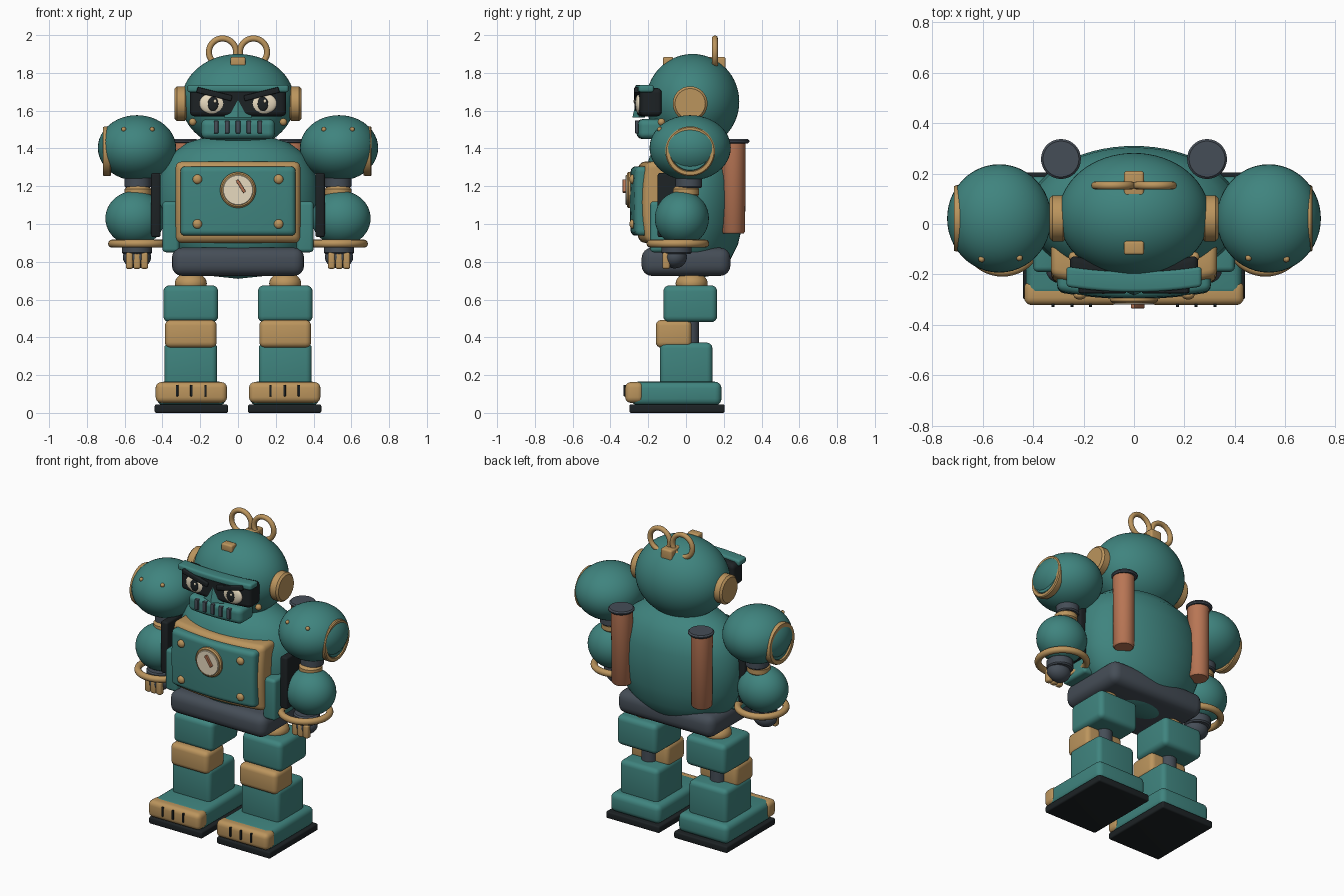
import bpy, bmesh, math
from mathutils import Matrix, Vector

if "Cube" in bpy.data.objects:
    bpy.data.objects.remove(bpy.data.objects["Cube"])


def make_mat(name, r, g, b):
    m = bpy.data.materials.new(name)
    m.diffuse_color = (r, g, b, 1)
    m.use_nodes = True
    m.node_tree.nodes["Principled BSDF"].inputs["Base Color"].default_value = m.diffuse_color
    return m


TEAL = make_mat("teal", 0.05, 0.23, 0.21)
TAN = make_mat("tan", 0.50, 0.30, 0.11)
SLATE = make_mat("slate", 0.06, 0.075, 0.095)
BLACK = make_mat("black", 0.012, 0.016, 0.018)
COPPER = make_mat("copper", 0.48, 0.18, 0.09)
CREAM = make_mat("cream", 0.80, 0.70, 0.52)


def finish(bm, name, mat):
    bmesh.ops.recalc_face_normals(bm, faces=bm.faces)
    me = bpy.data.meshes.new(name)
    bm.to_mesh(me)
    bm.free()
    me.materials.append(mat)
    ob = bpy.data.objects.new(name, me)
    bpy.context.collection.objects.link(ob)
    bpy.ops.object.select_all(action='DESELECT')
    ob.select_set(True)
    bpy.context.view_layer.objects.active = ob
    bpy.ops.object.shade_smooth_by_angle(angle=math.radians(40))
    return ob


def box(name, mat, x, y, z, bevel=0.02, rot=None, bend=None):
    """Rounded box from (min, max) ranges; bend = (x, z) curving backwards."""
    lo, hi = Vector((x[0], y[0], z[0])), Vector((x[1], y[1], z[1]))
    mid = (lo + hi) / 2
    bm = bmesh.new()
    bmesh.ops.create_cube(bm, size=1, matrix=Matrix.Diagonal((hi - lo).to_4d()))
    if bevel:
        bmesh.ops.bevel(bm, geom=bm.edges[:], offset=bevel, segments=4,
                        profile=0.5, affect='EDGES')
    if bend:
        for axis in (0, 2):
            for i in range(1, 12):
                no = Vector((0, 0, 0))
                no[axis] = 1
                co = no * ((i / 12 - 0.5) * (hi - lo)[axis])
                bmesh.ops.bisect_plane(bm, geom=bm.verts[:] + bm.edges[:] + bm.faces[:],
                                       plane_co=co, plane_no=no)
        for v in bm.verts:
            v.co.y += bend[0] * v.co.x ** 2 + bend[1] * v.co.z ** 2
    m = Matrix.Translation(mid)
    if rot:
        m = m @ Matrix.Rotation(rot[1], 4, rot[0])
    bm.transform(m)
    return finish(bm, name, mat)


def ball(name, mat, c, r, seg=48):
    r = (r, r, r) if isinstance(r, (int, float)) else r
    bm = bmesh.new()
    bmesh.ops.create_uvsphere(bm, u_segments=seg, v_segments=seg // 2, radius=1,
                              matrix=Matrix.Translation(c) @ Matrix.Diagonal((*r, 1)))
    return finish(bm, name, mat)


def lathe(name, mat, profile, c, axis='Z', squash=1.0, closed=False, seg=48):
    """Spin (radius, height) points around z, then aim along axis."""
    bm = bmesh.new()
    vs = [bm.verts.new((r, 0, h)) for r, h in profile]
    n = len(vs)
    es = [bm.edges.new((vs[i], vs[(i + 1) % n])) for i in range(n if closed else n - 1)]
    bmesh.ops.spin(bm, geom=vs + es, cent=(0, 0, 0), axis=(0, 0, 1),
                   angle=math.tau, steps=seg)
    bmesh.ops.remove_doubles(bm, verts=bm.verts, dist=1e-5)
    aim = {'Z': Matrix(), 'X': Matrix.Rotation(math.pi / 2, 4, 'Y'),
           'Y': Matrix.Rotation(math.pi / 2, 4, 'X')}[axis]
    bm.transform(Matrix.Translation(c) @ aim @ Matrix.Diagonal((1, squash, 1, 1)))
    return finish(bm, name, mat)


def disc(name, mat, c, r, h, axis='Z', b=0.008):
    p = [(0, -h / 2), (r - b, -h / 2), (r, -h / 2 + b), (r, h / 2 - b), (r - b, h / 2), (0, h / 2)]
    return lathe(name, mat, p, c, axis)


def ring(name, mat, c, major, minor, axis='Z', squash=1.0):
    p = [(major + minor * math.cos(i * math.tau / 12), minor * math.sin(i * math.tau / 12))
         for i in range(12)]
    return lathe(name, mat, p, c, axis, squash, True)


def span(c, half):
    return (c - half, c + half)


# Torso, belt and chest
curve = [(0, .71), (.16, .727), (.29, .79), (.37, .89), (.41, 1.0), (.425, 1.12), (.415, 1.25),
         (.365, 1.36), (.27, 1.43), (.14, 1.47), (0, 1.48)]
lathe("torso", TEAL, curve, (0, .04, 0), squash=.635, seg=64)
box("belt", SLATE, (-.35, .35), (-.235, .235), (.725, .875), .055)
box("chest_frame", TAN, (-.33, .33), (-.27, -.13), (.9, 1.33), .03, bend=(.4, .5))
box("chest_panel", TEAL, (-.305, .305), (-.298, -.18), (.938, 1.305), .025, bend=(.3, .2))
disc("dial_rim", TAN, (0, -.298, 1.18), .095, .03, 'Y')
disc("dial_face", CREAM, (0, -.31, 1.18), .08, .02, 'Y', .003)
box("dial_needle", COPPER, span(.015, .008), (-.335, -.315), span(1.2, .038), .002,
    rot=('Y', math.radians(-32)))

# Head
ball("head", TEAL, (0, .035, 1.648), (.30, .247, .252), 64)
box("crown_tab_front", TAN, (-.04, .04), (-.122, -.068), (1.835, 1.885), .01)
box("crown_tab_back", TAN, (-.04, .04), (.11, .21), (1.81, 1.885), .012)
box("visor", BLACK, (-.255, .255), (-.262, -.15), (1.57, 1.72), .025, bend=(.4, 0))
box("brow", TEAL, (-.268, .268), (-.27, -.19), (1.697, 1.737), .014, bend=(.3, 0))
box("mouth_guard", TEAL, (-.195, .195), (-.262, -.12), (1.45, 1.555), .03, bend=(.4, 0))
lathe("nose", TEAL, [(0, -.02), (.075, -.02), (.02, .085), (0, .09)], (0, -.25, 1.585),
      squash=.45, seg=4)
for i in range(5):
    box(f"mouth_slot_{i + 1}", SLATE, span((i - 2) * .058, .012), (-.27, -.235),
        (1.48, 1.548), .004)

for s, side in ((-1, "right"), (1, "left")):
    # Face details
    ball(f"{side}_eye", CREAM, (s * .135, -.248, 1.638), (.07, .02, .055), 32)
    ball(f"{side}_pupil", BLACK, (s * .132, -.266, 1.636), (.028, .008, .038), 24)
    ball(f"{side}_eye_glint", CREAM, (s * .132 + .01, -.274, 1.65), (.008, .004, .009), 12)
    box(f"{side}_eyelid", BLACK, span(s * .125, .095), (-.275, -.235), span(1.688, .015),
        .006, rot=('Y', s * math.radians(-14)))
    ball(f"{side}_cheek_rivet", TAN, (s * .24, -.13, 1.54), .02, 16)
    disc(f"{side}_ear", TAN, (s * .302, .022, 1.637), .092, .066, 'X', .012)
    ring(f"{side}_crown_loop", TAN, (s * .082, .153, 1.91), .072, .016, 'Y')

    # Chest bolts, side pads, back canisters
    for z in (1.0, 1.237):
        ball(f"{side}_chest_bolt", TAN, (s * .215, -.283, z), (.025, .017, .025), 20)
    box(f"{side}_hip_pad", TEAL, span(s * .355, .045), (-.19, .02), (.85, 1.12), .02)
    box(f"{side}_side_strip", BLACK, span(s * .435, .025), (-.15, .05), (.93, 1.27), .012)
    lathe(f"{side}_canister", COPPER, [(0, .95), (.055, .95), (.063, .96), (.066, 1.435), (0, 1.435)],
          (s * .29, .25, 0))
    disc(f"{side}_canister_cap", SLATE, (s * .29, .258, 1.438), .079, .022)

    # Arm
    ball(f"{side}_shoulder", TEAL, (s * .535, .022, 1.403), (.207, .215, .173))
    lathe(f"{side}_shoulder_ring", TAN, [(.104, -.025), (.128, -.025), (.132, -.015), (.132, .012),
          (.126, .018), (.108, .018), (.104, .012)], (s * .69, .022, 1.385), 'X', closed=True)
    disc(f"{side}_shoulder_plate", TEAL, (s * .67, .022, 1.385), .108, .07, 'X')
    for x in (.455, .605):
        d = Vector(((x - .535) / .207, 0, .098 / .173))
        y = .022 - .215 * math.sqrt(1 - d.length_squared)
        ball(f"{side}_shoulder_rivet", TAN, (s * x, y, 1.501), .013, 12)
    disc(f"{side}_elbow_upper", SLATE, (s * .53, .015, 1.225), .07, .07)
    disc(f"{side}_elbow_lower", TAN, (s * .53, 0, 1.17), .07, .06, b=.015)
    ball(f"{side}_forearm", TEAL, (s * .545, -.022, 1.03), (.157, .143, .145))
    ring(f"{side}_cuff", TAN, (s * .522, -.043, .896), .145, .021)
    disc(f"{side}_wrist", SLATE, (s * .535, -.05, .87), .08, .06)
    ball(f"{side}_palm", SLATE, (s * .535, -.06, .825), (.075, .065, .06), 32)
    for i in (-1, 0, 1):
        box(f"{side}_finger", TAN, span(s * .535 + i * .04, .019), (-.125, -.085),
            (.762, .85), .012)

    # Leg
    cx = s * .25
    ball(f"{side}_hip_joint", TAN, (cx, .03, .685), (.085, .085, .06), 32)
    box(f"{side}_thigh", TEAL, span(cx, .145), (-.12, .165), (.48, .675), .032)
    box(f"{side}_knee_guard", TAN, span(cx, .137), (-.16, .03), (.345, .492), .03)
    disc(f"{side}_knee_joint", SLATE, (cx, .02, .42), .05, .2)
    box(f"{side}_shin", TEAL, span(cx, .14), (-.138, .14), (.14, .372), .03)
    fx = s * .247
    box(f"{side}_foot", TEAL, span(fx, .182), (-.29, .188), (.04, .165), .035)
    box(f"{side}_toe_cap", TAN, span(fx, .189), (-.322, -.225), (.053, .163), .03)
    box(f"{side}_sole", BLACK, span(fx, .194), (-.3, .205), (0, .045), .01)
    for i in (-1, 0, 1):
        box(f"{side}_toe_slot", BLACK, span(fx + i * .075, .006), (-.33, -.31),
            (.088, .148), .002)
